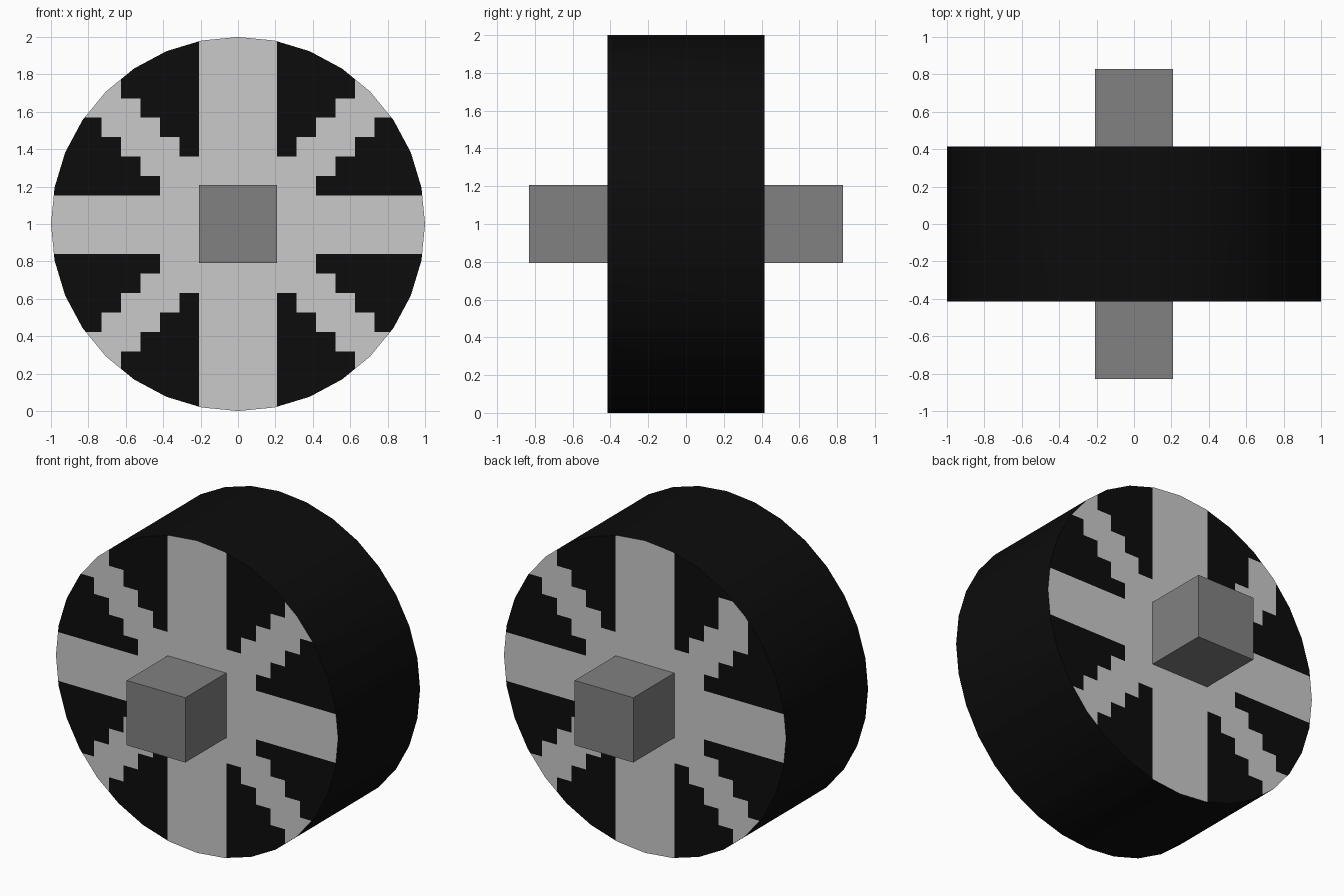
import bpy, bmesh, math
from mathutils import Matrix, Vector

if "Cube" in bpy.data.objects:
    bpy.data.objects.remove(bpy.data.objects["Cube"])

PX = 0.1042         # size of one square of the stepped spoke pattern
HALF_WIDTH = 0.415  # half the wheel thickness
AXLE = 0.2075       # half the axle side
CZ = 0.995          # height of the pattern centre


def material(name, r, g, b):
    m = bpy.data.materials.new(name)
    m.diffuse_color = (r, g, b, 1)
    m.use_nodes = True
    m.node_tree.nodes["Principled BSDF"].inputs["Base Color"].default_value = m.diffuse_color
    return m


black = material("tyre_black", 0.0037, 0.0037, 0.0037)
light_grey = material("spoke_light_grey", 0.59, 0.59, 0.59)
mid_grey = material("axle_grey", 0.22, 0.22, 0.22)


def add_object(name, bm, mats):
    mesh = bpy.data.meshes.new(name)
    bm.to_mesh(mesh)
    bm.free()
    for m in mats:
        mesh.materials.append(m)
    ob = bpy.data.objects.new(name, mesh)
    bpy.context.collection.objects.link(ob)
    return ob


def is_black(p):
    """Stepped dark gaps between the eight spokes."""
    x, z = abs(p.x), abs(p.z - CZ)
    i, j = math.floor(x / PX), math.floor(z / PX + 0.5)
    # one spoke tip on the back is offset by a square
    if p.y > 0 and p.x < 0 and p.z > CZ:
        if (i, j) == (5, 7):
            return False
        if j == 6 and i >= 7:
            return True
    upper = 2 <= i <= 5 and j >= i + 2
    lower = 2 <= j <= 5 and i >= j + 2
    return upper or lower


# Wheel drum, axis along y
bm = bmesh.new()
bmesh.ops.create_cone(bm, cap_ends=True, segments=32, radius1=1, radius2=1,
                      depth=2 * HALF_WIDTH,
                      matrix=Matrix.Translation((0, 0, 1)) @ Matrix.Rotation(math.pi / 2, 4, 'X'))
bm.normal_update()

# Cut both caps along the pattern grid
cuts = [(Vector((s * k * PX, 0, 0)), Vector((1, 0, 0))) for s in (-1, 1) for k in range(2, 9)]
cuts += [(Vector((0, 0, CZ + s * (k + 0.5) * PX)), Vector((0, 0, 1)))
         for s in (-1, 1) for k in range(1, 8)]
for co, no in cuts:
    faces = [f for f in bm.faces if abs(f.normal.y) > 0.9]
    edges = {e for f in faces for e in f.edges}
    verts = {v for f in faces for v in f.verts}
    bmesh.ops.bisect_plane(bm, geom=list(verts) + list(edges) + faces,
                           dist=1e-5, plane_co=co, plane_no=no)
    bm.normal_update()

# Colour the cap squares, leave the tread black
for f in bm.faces:
    cap = abs(f.normal.y) > 0.9
    f.material_index = 1 if cap and not is_black(f.calc_center_median()) else 0
    f.smooth = not cap
for e in bm.edges:
    if len({f.smooth for f in e.link_faces}) > 1:
        e.smooth = False
add_object("wheel", bm, [black, light_grey])

# Square axle stubs on both sides
for name, s in (("front_axle", -1), ("back_axle", 1)):
    bm = bmesh.new()
    bmesh.ops.create_cube(bm, size=1)
    bmesh.ops.scale(bm, vec=(2 * AXLE, 0.43, 2 * AXLE), verts=bm.verts)
    bmesh.ops.translate(bm, vec=(0, s * (0.83 - 0.215), 1.0), verts=bm.verts)
    add_object(name, bm, [mid_grey])
